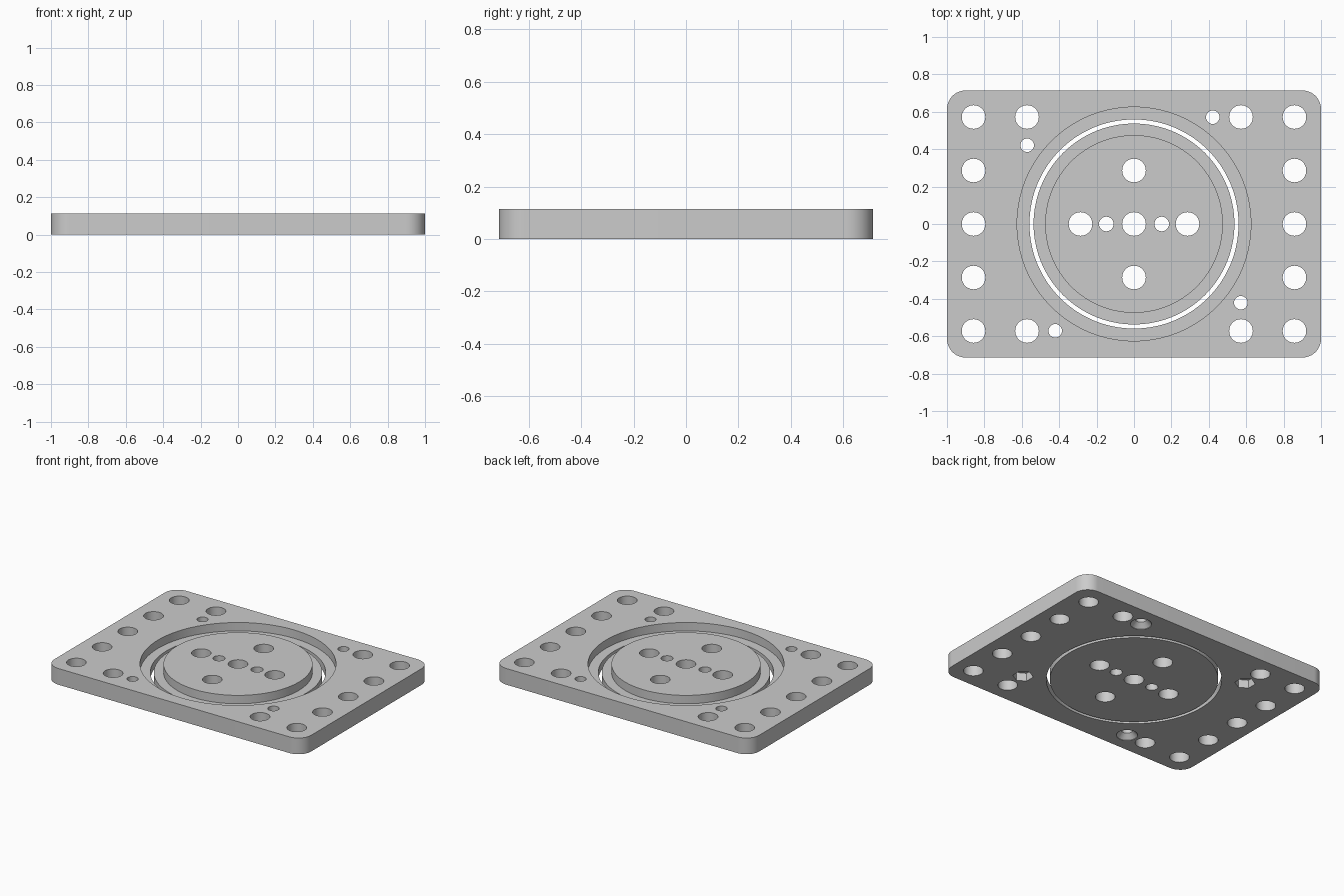
import bpy, bmesh, math

cube = bpy.data.objects.get("Cube")
if cube:
    bpy.data.objects.remove(cube, do_unlink=True)

HEIGHT, LEDGE, OVER = 0.114, 0.055, 0.02
HALF_X, HALF_Y, CORNER = 1.0, 0.714, 0.1

grey = bpy.data.materials.new("plain_grey")
grey.use_nodes = True
colour = (0.6, 0.6, 0.6, 1)
grey.diffuse_color = colour
grey.node_tree.nodes["Principled BSDF"].inputs["Base Color"].default_value = colour


def stack(bm, outlines):
    """Closed solid skinned through matching outlines, bottom to top."""
    rings = [[bm.verts.new(p) for p in outline] for outline in outlines]
    n = len(rings[0])
    bm.faces.new(rings[0][::-1])
    bm.faces.new(rings[-1])
    for low, high in zip(rings, rings[1:]):
        for i in range(n):
            j = (i + 1) % n
            bm.faces.new((low[i], low[j], high[j], high[i]))


def turned(bm, profile, x=0, y=0, sides=48, turn=0):
    """Solid of revolution from (radius, height) pairs."""
    angles = [turn + math.tau * i / sides for i in range(sides)]
    stack(bm, [[(x + r * math.cos(a), y + r * math.sin(a), z) for a in angles]
               for r, z in profile])


def make(name, bm):
    mesh = bpy.data.meshes.new(name)
    bm.to_mesh(mesh)
    bm.free()
    obj = bpy.data.objects.new(name, mesh)
    bpy.context.collection.objects.link(obj)
    return obj


def cut(obj, cutters):
    """Apply the cutters in turn, then discard them."""
    for cutter in cutters:
        cutter.hide_render = True
        mod = obj.modifiers.new("cut", "BOOLEAN")
        mod.operation, mod.solver, mod.object = "DIFFERENCE", "EXACT", cutter
    deps = bpy.context.evaluated_depsgraph_get()
    obj.data = bpy.data.meshes.new_from_object(obj.evaluated_get(deps))
    obj.modifiers.clear()
    for cutter in cutters:
        bpy.data.objects.remove(cutter, do_unlink=True)


def finish(obj):
    obj.data.materials.clear()
    obj.data.materials.append(grey)
    bpy.ops.object.select_all(action="DESELECT")
    obj.select_set(True)
    bpy.context.view_layer.objects.active = obj
    bpy.ops.object.shade_smooth_by_angle(angle=math.radians(25))


def through(bm, x, y, r):
    turned(bm, [(r, -OVER), (r, HEIGHT + OVER)], x, y)


# Rounded base plate
outline = []
for k, (sx, sy) in enumerate([(1, 1), (-1, 1), (-1, -1), (1, -1)]):
    for i in range(13):
        a = math.pi / 2 * (k + i / 12)
        outline.append((sx * (HALF_X - CORNER) + CORNER * math.cos(a),
                        sy * (HALF_Y - CORNER) + CORNER * math.sin(a)))
bm = bmesh.new()
stack(bm, [[(x, y, z) for x, y in outline] for z in (0, HEIGHT)])
plate = make("base_plate", bm)

# Stepped opening, mounting holes and small screw holes
holes = bmesh.new()
turned(holes, [(0.559, -OVER), (0.559, LEDGE), (0.625, LEDGE),
               (0.625, HEIGHT + OVER)], sides=128)
pitch = 0.286
for side in (-1, 1):
    for row in range(-2, 3):
        through(holes, side * 3 * pitch, row * pitch, 0.063)
    for end in (-1, 1):
        through(holes, side * 2 * pitch, end * 2 * pitch, 0.063)
    through(holes, side * 0.571, -side * 0.421, 0.036)
    through(holes, side * 0.421, side * 0.571, 0.036)

# Nut pockets and countersinks on the underside
pockets = bmesh.new()
for side in (-1, 1):
    turned(pockets, [(0.066, -OVER), (0.066, 0.057)],
           side * 0.571, -side * 0.421, sides=6, turn=math.pi / 6)
    turned(pockets, [(0.068, -OVER), (0.068, 0.003), (0.035, 0.037)],
           side * 0.421, side * 0.571)
cut(plate, [make("hole_cutter", holes), make("pocket_cutter", pockets)])
finish(plate)

# Stepped turntable disc in the opening
bm = bmesh.new()
turned(bm, [(0.537, 0), (0.537, LEDGE), (0.475, LEDGE), (0.475, HEIGHT)], sides=128)
disc = make("turntable_disc", bm)
holes = bmesh.new()
through(holes, 0, 0, 0.063)
for side in (-1, 1):
    through(holes, side * pitch, 0, 0.063)
    through(holes, 0, side * pitch, 0.063)
    through(holes, side * 0.148, 0, 0.039)
cut(disc, [make("disc_hole_cutter", holes)])
finish(disc)
